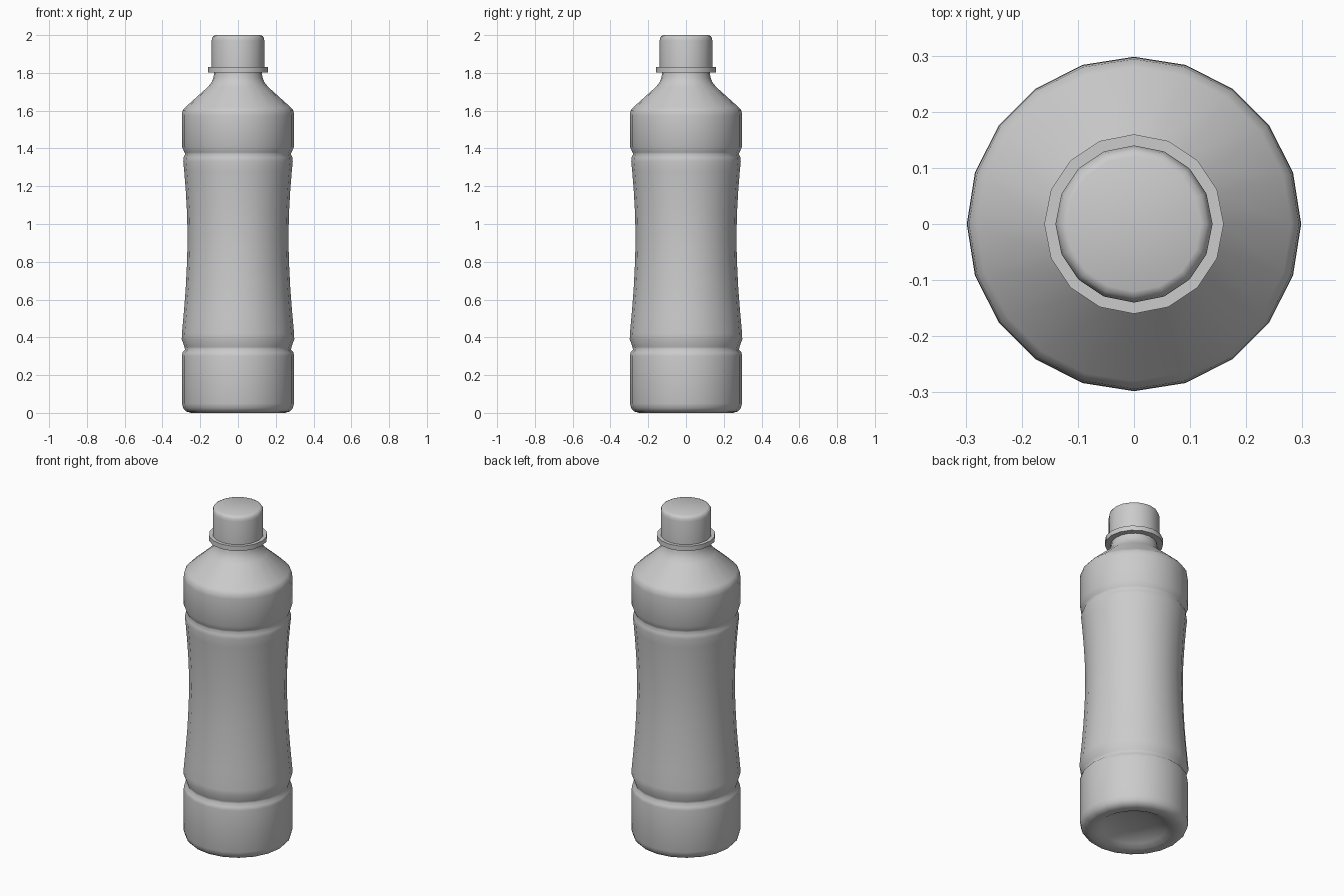
import bpy
import bmesh
from math import cos, sin, tau, radians

cube = bpy.data.objects.get("Cube")
if cube:
    bpy.data.objects.remove(cube)

grey = bpy.data.materials.new("light grey plastic")
grey.use_nodes = True
colour = (0.6, 0.6, 0.6, 1)
grey.diffuse_color = colour
grey.node_tree.nodes["Principled BSDF"].inputs["Base Color"].default_value = colour


def lathe(name, profile, sides, angle):
    """Revolve (radius, height) points about z; radius 0 makes a pole."""
    bm = bmesh.new()
    rings = []
    for r, z in profile:
        if r == 0:
            rings.append([bm.verts.new((0, 0, z))] * sides)
        else:
            rings.append([bm.verts.new((r * cos(tau * i / sides), r * sin(tau * i / sides), z))
                          for i in range(sides)])
    for low, high in zip(rings, rings[1:]):
        for i in range(sides):
            j = (i + 1) % sides
            corners = list(dict.fromkeys((low[i], low[j], high[j], high[i])))
            bm.faces.new(corners)
    bmesh.ops.recalc_face_normals(bm, faces=bm.faces)
    mesh = bpy.data.meshes.new(name)
    bm.to_mesh(mesh)
    bm.free()
    mesh.materials.append(grey)
    obj = bpy.data.objects.new(name, mesh)
    bpy.context.collection.objects.link(obj)
    bpy.ops.object.select_all(action="DESELECT")
    obj.select_set(True)
    bpy.context.view_layer.objects.active = obj
    bpy.ops.object.shade_smooth_by_angle(angle=radians(angle))
    return obj


# Bottle: recessed base, foot, lower groove, waisted grip, upper groove, shoulder, neck
base = [(0, 0.05), (0.03, 0.05), (0.12, 0.045), (0.18, 0.02), (0.21, 0.003)]
foot = [(0.25, 0), (0.275, 0.008), (0.29, 0.025), (0.297, 0.05), (0.297, 0.3), (0.294, 0.32)]
grip = [(0.28, 0.335), (0.284, 0.35), (0.298, 0.39), (0.297, 0.42), (0.287, 0.53), (0.277, 0.66),
        (0.27, 0.8), (0.267, 0.92), (0.27, 1.06), (0.277, 1.18), (0.285, 1.28), (0.29, 1.33),
        (0.288, 1.352), (0.28, 1.37)]
shoulder = [(0.284, 1.38), (0.297, 1.41), (0.297, 1.575), (0.294, 1.6), (0.28, 1.617),
            (0.16, 1.725), (0.14, 1.75), (0.13, 1.775), (0.125, 1.81), (0.125, 1.83)]
lathe("bottle_body", base + foot + grip + shoulder, 20, 60)

# Flat collar below the cap
lathe("neck_collar", [(0, 1.803), (0.16, 1.803), (0.16, 1.832), (0, 1.832)], 16, 30)

# Screw cap with a rounded top edge
lathe("cap", [(0, 1.825), (0.14, 1.825), (0.14, 1.97), (0.137, 1.985), (0.131, 1.995),
              (0.12, 2), (0, 2)], 16, 50)
